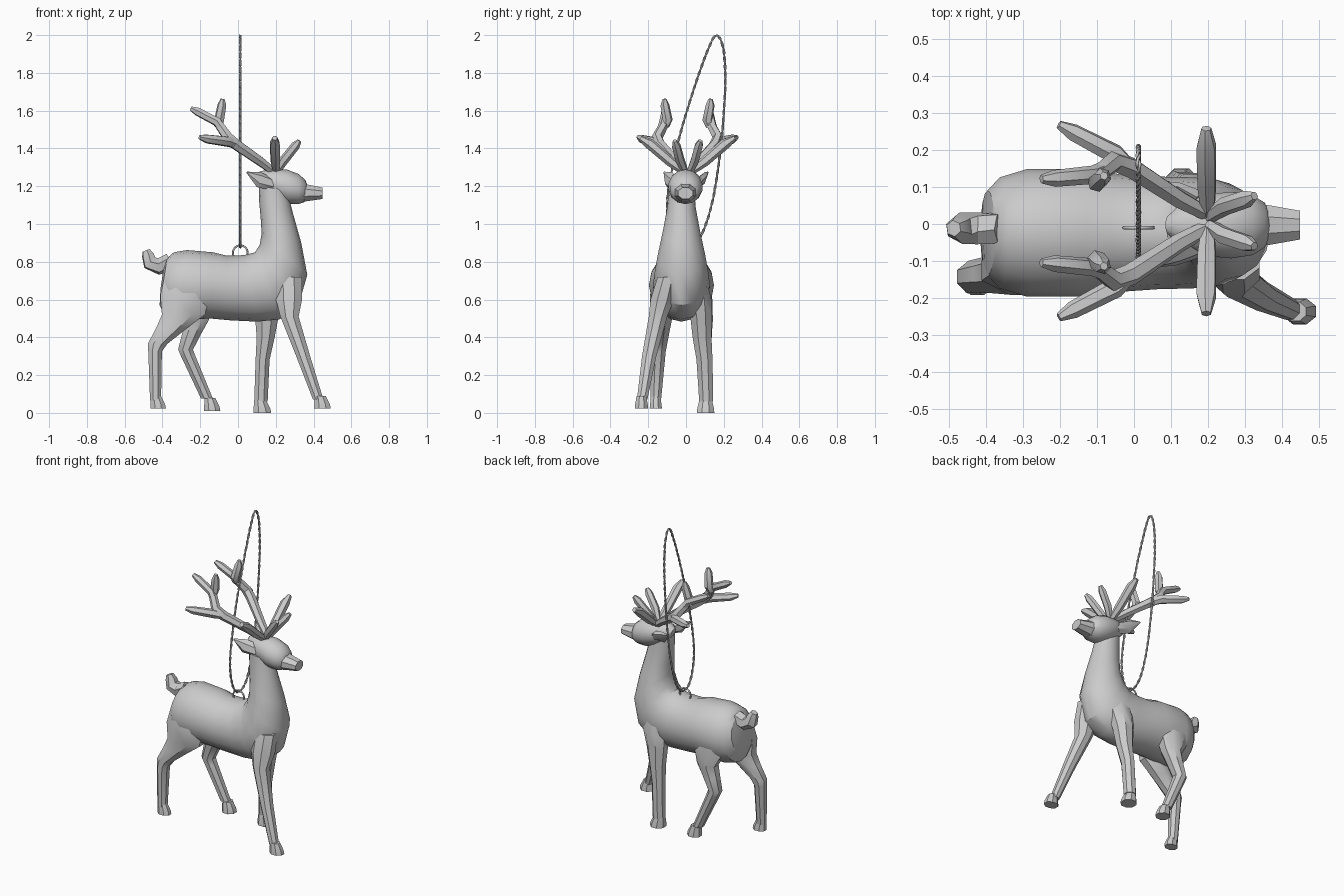
import bpy, bmesh, math
from mathutils import Vector

V = Vector


def loft(name, sections, n, angle=32, phase=0.0):
    """Closed skin over rings; each section is (centre, half axis u, half axis v)."""
    bm = bmesh.new()
    rings = []
    for c, u, v in sections:
        ring = []
        for i in range(n):
            a = 2 * math.pi * i / n + phase
            ring.append(bm.verts.new(V(c) + V(u) * math.cos(a) + V(v) * math.sin(a)))
        rings.append(ring)
    for r0, r1 in zip(rings, rings[1:]):
        for i in range(n):
            j = (i + 1) % n
            bm.faces.new((r0[i], r0[j], r1[j], r1[i]))
    bm.faces.new(rings[0])
    bm.faces.new(rings[-1])
    bmesh.ops.recalc_face_normals(bm, faces=bm.faces)
    mesh = bpy.data.meshes.new(name)
    bm.to_mesh(mesh)
    bm.free()
    ob = bpy.data.objects.new(name, mesh)
    bpy.context.collection.objects.link(ob)
    bpy.ops.object.select_all(action='DESELECT')
    bpy.context.view_layer.objects.active = ob
    ob.select_set(True)
    bpy.ops.object.shade_smooth_by_angle(angle=math.radians(angle))
    return ob


def profile_loft(name, rows, n, y=0.0, **kw):
    """Rows give side-view edge points (x, z), (x, z) and a half width in y."""
    secs = []
    for x0, z0, x1, z1, w in rows:
        secs.append((((x0 + x1) / 2, y, (z0 + z1) / 2),
                     ((x0 - x1) / 2, 0, (z0 - z1) / 2), (0, w, 0)))
    return loft(name, secs, n, **kw)


def tube(name, pts, n=6, **kw):
    """Faceted rod through points (x, y, z, radius)."""
    P = [V(p[:3]) for p in pts]
    secs = []
    for i, p in enumerate(P):
        d = (P[min(i + 1, len(P) - 1)] - P[max(i - 1, 0)]).normalized()
        side = d.cross(V((0.3, 0.9, 0.2))).normalized()
        if side.length < 0.1:
            side = d.orthogonal().normalized()
        secs.append((p, side * pts[i][3], d.cross(side) * pts[i][3]))
    return loft(name, secs, n, **kw)


def leg(name, rows):
    """Rows: z, x min, x max, y centre, y half width."""
    loft(name, [(((a + b) / 2, y, z), ((b - a) / 2, 0, 0), (0, w, 0))
                for z, a, b, y, w in rows], 8, angle=38, phase=math.pi / 8)


# Torso and neck in one sweep, rump to throat
profile_loft("body_and_neck", [
    (-.395, .76, -.41, .66, .05),
    (-.375, .82, -.415, .57, .115),
    (-.34, .85, -.385, .51, .15),
    (-.27, .862, -.31, .49, .172),
    (-.13, .85, -.15, .50, .172),
    (-.06, .832, -.04, .49, .16),
    (.03, .835, .10, .483, .152),
    (.09, .85, .22, .495, .15),
    (.115, .89, .32, .57, .145),
    (.125, .95, .367, .73, .125),
    (.12, 1.03, .335, .90, .098),
    (.112, 1.12, .29, 1.06, .075),
    (.11, 1.20, .26, 1.18, .068)], 16, y=-.024)

# Head and muzzle
profile_loft("head", [
    (.085, 1.26, .10, 1.21, .025),
    (.12, 1.28, .14, 1.17, .06),
    (.19, 1.29, .20, 1.13, .085),
    (.26, 1.288, .265, 1.105, .092),
    (.32, 1.265, .32, 1.105, .083),
    (.355, 1.235, .35, 1.115, .062),
    (.37, 1.20, .365, 1.14, .03)], 14, y=-.003)
profile_loft("muzzle", [
    (.33, 1.225, .33, 1.11, .062),
    (.37, 1.212, .37, 1.118, .057),
    (.448, 1.195, .448, 1.13, .042)], 8, y=-.003, phase=math.pi / 8)

# Ears swept back and outwards
for s, label in ((1, "left"), (-1, "right")):
    loft("ear_" + label, [
        ((.17, s * .06, 1.215), (0, .012, .035), (.02, s * .025, 0)),
        ((.11, s * .088, 1.235), (.01, .012, .04), (.012, s * .02, 0)),
        ((.048, s * .115, 1.272), (0, 0, .005), (.003, s * .004, 0))], 6)

# Legs
leg("front_leg_right", [
    (.72, .19, .345, -.095, .06), (.60, .195, .345, -.125, .068),
    (.51, .22, .325, -.148, .053), (.30, .305, .385, -.195, .041),
    (.07, .395, .455, -.232, .03)])
leg("front_leg_left", [
    (.72, .08, .26, .05, .06), (.60, .08, .25, .07, .07),
    (.51, .085, .22, .08, .062), (.40, .095, .198, .085, .054),
    (.28, .09, .17, .098, .046), (.06, .083, .16, .107, .04)])
leg("hind_leg_right", [
    (.72, -.40, -.14, -.115, .06), (.62, -.422, -.14, -.125, .072),
    (.52, -.412, -.165, -.13, .066), (.45, -.44, -.26, -.135, .056),
    (.365, -.482, -.37, -.142, .046), (.325, -.478, -.40, -.146, .042),
    (.065, -.468, -.405, -.16, .03)])
leg("hind_leg_left", [
    (.72, -.37, -.12, .06, .06), (.60, -.35, -.12, .075, .07),
    (.49, -.285, -.15, .085, .062), (.42, -.30, -.19, .088, .053),
    (.335, -.32, -.235, .092, .046), (.30, -.305, -.222, .094, .043),
    (.075, -.198, -.13, .105, .032)])

# Hooves flare towards a flat sole
for name, x0, x1, y, z, w in (
        ("front_hoof_right", .40, .495, -.236, .022, .038),
        ("front_hoof_left", .078, .18, .104, .0, .05),
        ("hind_hoof_right", -.467, -.378, -.16, .022, .035),
        ("hind_hoof_left", -.183, -.09, .105, .01, .045)):
    c = (x0 + x1) / 2
    h = (x1 - x0) / 2
    loft(name, [((c, y, z), (h, 0, 0), (0, w, 0)),
                ((c - .002, y, z + .022), (h * .95, 0, 0), (0, w * .96, 0)),
                ((c - .012, y, z + .068), (h * .66, 0, 0), (0, w * .72, 0))],
         8, phase=math.pi / 8)

# Tail, upturned
tube("tail", [(-.36, -.012, .80, .045), (-.42, -.012, .775, .045),
              (-.467, -.012, .795, .043), (-.477, -.012, .835, .034),
              (-.487, -.012, .86, .022)], 6)

# Antlers, mirrored about y = 0.01: (x, y offset, z, radius)
tines = {
    "beam": [(.21, .012, 1.26, .02), (.12, .06, 1.33, .026), (-.01, .145, 1.42, .03),
             (-.055, .16, 1.46, .029), (-.10, .125, 1.525, .025)],
    "upper_tine": [(-.105, .12, 1.52, .024), (-.10, .105, 1.55, .027),
                   (-.085, .12, 1.63, .024), (-.081, .122, 1.662, .011)],
    "back_tine": [(-.07, .145, 1.48, .022), (-.11, .125, 1.54, .025),
                  (-.215, .115, 1.595, .023), (-.25, .113, 1.612, .012)],
    "outer_tine": [(-.01, .14, 1.42, .024), (-.05, .18, 1.435, .028),
                   (-.165, .24, 1.45, .024), (-.203, .26, 1.46, .012)],
    "side_tine": [(.20, .01, 1.27, .018), (.197, .09, 1.33, .027),
                  (.195, .20, 1.425, .029), (.195, .25, 1.455, .014)],
    "brow_tine": [(.20, .01, 1.27, .018), (.245, .04, 1.34, .025),
                  (.305, .06, 1.415, .024), (.325, .068, 1.44, .012)],
}
for s, label in ((1, "left"), (-1, "right")):
    for part, pts in tines.items():
        tube(f"antler_{part}_{label}", [(x, .008 + s * y, z, r) for x, y, z, r in pts], 6)

# Hanging ring on the back
bpy.ops.mesh.primitive_torus_add(location=(.012, -.01, .848), rotation=(math.pi / 2, 0, 0),
                                 major_radius=.039, minor_radius=.005,
                                 major_segments=24, minor_segments=8)
ring = bpy.context.object
ring.name = "hanging_ring"
bpy.ops.object.shade_smooth()

# Twisted two-strand cord: smooth closed loop in the y-z plane
key = [V((.012, y, z)) for y, z in (
    (.16, 1.998), (.115, 1.92), (.04, 1.71), (-.035, 1.46), (-.085, 1.23), (-.10, 1.09),
    (-.085, .98), (-.05, .90), (-.005, .877), (.045, .895), (.09, .96), (.14, 1.12),
    (.18, 1.37), (.203, 1.63), (.208, 1.80), (.195, 1.94))]
path = []
steps = 16
for i in range(len(key)):
    a, b, c, d = (key[(i + k - 1) % len(key)] for k in range(4))
    for j in range(steps):
        t = j / steps
        path.append(.5 * (2 * b + (c - a) * t + (2 * a - 5 * b + 4 * c - d) * t * t
                          + (3 * b - a - 3 * c + d) * t ** 3))
cord = bpy.data.curves.new("hanging_cord", 'CURVE')
cord.dimensions = '3D'
cord.bevel_depth = .0042
cord.bevel_resolution = 1
lengths = [(path[(i + 1) % len(path)] - p).length for i, p in enumerate(path)]
total = sum(lengths)
for strand in range(2):
    spline = cord.splines.new('POLY')
    spline.points.add(len(path) - 1)
    spline.use_cyclic_u = True
    run = 0
    for i, p in enumerate(path):
        tangent = (path[(i + 1) % len(path)] - path[i - 1]).normalized()
        side = tangent.cross(V((1, 0, 0)))
        a = 2 * math.pi * 30 * run / total + strand * math.pi
        q = p + (V((1, 0, 0)) * math.cos(a) + side * math.sin(a)) * .0035
        spline.points[i].co = (*q, 1)
        run += lengths[i]
bpy.context.collection.objects.link(bpy.data.objects.new("hanging_cord", cord))
